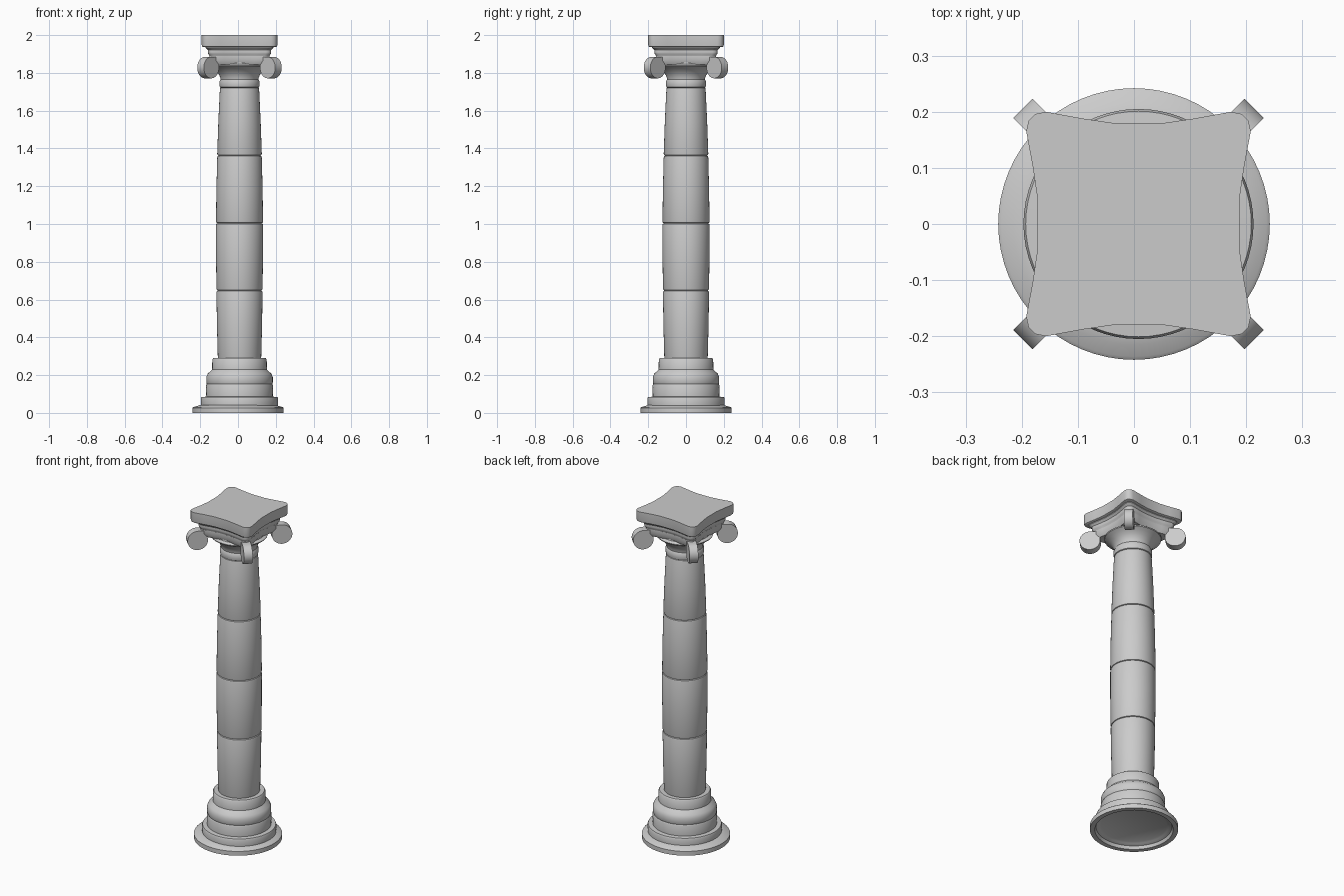
import bpy, bmesh
from math import sin, cos, pi, radians

if "Cube" in bpy.data.objects:
    bpy.data.objects.remove(bpy.data.objects["Cube"])

CX = 0.008  # shaft and capital sit slightly off the foot


def finish(name, bm, angle=35):
    bmesh.ops.remove_doubles(bm, verts=bm.verts, dist=1e-5)
    bmesh.ops.recalc_face_normals(bm, faces=bm.faces)
    me = bpy.data.meshes.new(name)
    bm.to_mesh(me)
    bm.free()
    ob = bpy.data.objects.new(name, me)
    bpy.context.collection.objects.link(ob)
    bpy.ops.object.select_all(action='DESELECT')
    ob.select_set(True)
    bpy.context.view_layer.objects.active = ob
    bpy.ops.object.shade_smooth_by_angle(angle=radians(angle))
    return ob


def loft(bm, loops):
    rings = [[bm.verts.new(p) for p in loop] for loop in loops]
    n = len(rings[0])
    for a, b in zip(rings, rings[1:]):
        for i in range(n):
            j = (i + 1) % n
            bm.faces.new((a[i], a[j], b[j], b[i]))
    bm.faces.new(rings[0][::-1])
    bm.faces.new(rings[-1])


def lathe(name, profile, cx=CX, n=64):
    bm = bmesh.new()
    loft(bm, [[(cx + r * cos(2 * pi * i / n), r * sin(2 * pi * i / n), z)
               for i in range(n)] for r, z in profile])
    return finish(name, bm)


# foot: hollow flange with a recessed underside
lathe("foot_flange", [(0.18, 0.03), (0.19, 0.024), (0.208, 0.018), (0.215, 0.0),
                      (0.242, 0.0), (0.242, 0.026), (0.236, 0.031),
                      (0.215, 0.036), (0.204, 0.042), (0.19, 0.042)], cx=0)

# stepped base mouldings
lathe("base_mouldings", [(0.18, 0.035), (0.203, 0.04), (0.205, 0.075), (0.201, 0.084),
                         (0.176, 0.086), (0.177, 0.145), (0.173, 0.153),
                         (0.176, 0.16), (0.176, 0.19), (0.168, 0.208), (0.152, 0.222),
                         (0.145, 0.23), (0.144, 0.283), (0.139, 0.29), (0.1, 0.29)])

# shaft drums with softened joints
cuts = [(0.285, 0.115), (0.648, 0.122), (1.004, 0.1245), (1.362, 0.118), (1.722, 0.104)]
for k, ((z0, r0), (z1, r1)) in enumerate(zip(cuts, cuts[1:])):
    mid = (r0 + r1) / 2 + 0.001
    lathe("shaft_drum_%d" % (k + 1),
          [(r0 - 0.007, z0), (r0 - 0.002, z0 + 0.003), (r0, z0 + 0.01),
           (mid, (z0 + z1) / 2),
           (r1, z1 - 0.01), (r1 - 0.002, z1 - 0.003), (r1 - 0.007, z1)])

# neck ring and flaring bell
lathe("capital_bell", [(0.098, 1.72), (0.104, 1.724), (0.106, 1.735), (0.106, 1.755),
                       (0.1, 1.766), (0.102, 1.775), (0.108, 1.79), (0.12, 1.807),
                       (0.138, 1.823), (0.155, 1.834), (0.157, 1.84), (0.14, 1.848),
                       (0.13, 1.89)])

# four diagonal scrolls with arms
c, zc, r = 0.235, 1.828, 0.057
outline = [(c + r * cos(radians(a)), zc + r * sin(radians(a))) for a in range(90, -211, -12)]
outline += [(0.165, 1.855), (0.14, 1.85), (0.09, 1.84), (0.09, 1.885)]
for k in range(4):
    a = pi / 4 + k * pi / 2
    bm = bmesh.new()
    loft(bm, [[(CX + d * cos(a) - s * sin(a), d * sin(a) + s * cos(a), z)
               for d, z in outline] for s in (-0.0245, 0.0245)])
    finish("scroll_%d" % (k + 1), bm)

# concave-sided slabs of the capital
side = [(0.2, -0.165), (0.188, -0.1), (0.18, -0.045), (0.18, 0.045), (0.188, 0.1),
        (0.2, 0.165), (0.196, 0.184), (0.184, 0.196)]
plan = []
for k in range(4):
    co, si = round(cos(k * pi / 2)), round(sin(k * pi / 2))
    plan += [(x * co - y * si, x * si + y * co) for x, y in side]


def slab(name, layers):
    bm = bmesh.new()
    loft(bm, [[(CX + x * s, y * s, z) for x, y in plan] for s, z in layers])
    finish(name, bm)


slab("scroll_web", [(0.74, 1.845), (0.8, 1.865), (0.8, 1.89)])
slab("capital_moulding", [(0.79, 1.88), (0.8, 1.893), (0.83, 1.9), (0.84, 1.908),
                          (0.84, 1.92), (0.9, 1.932), (0.9, 1.94)])
slab("abacus", [(0.965, 1.936), (0.99, 1.939), (1.0, 1.947), (1.0, 2.0)])
